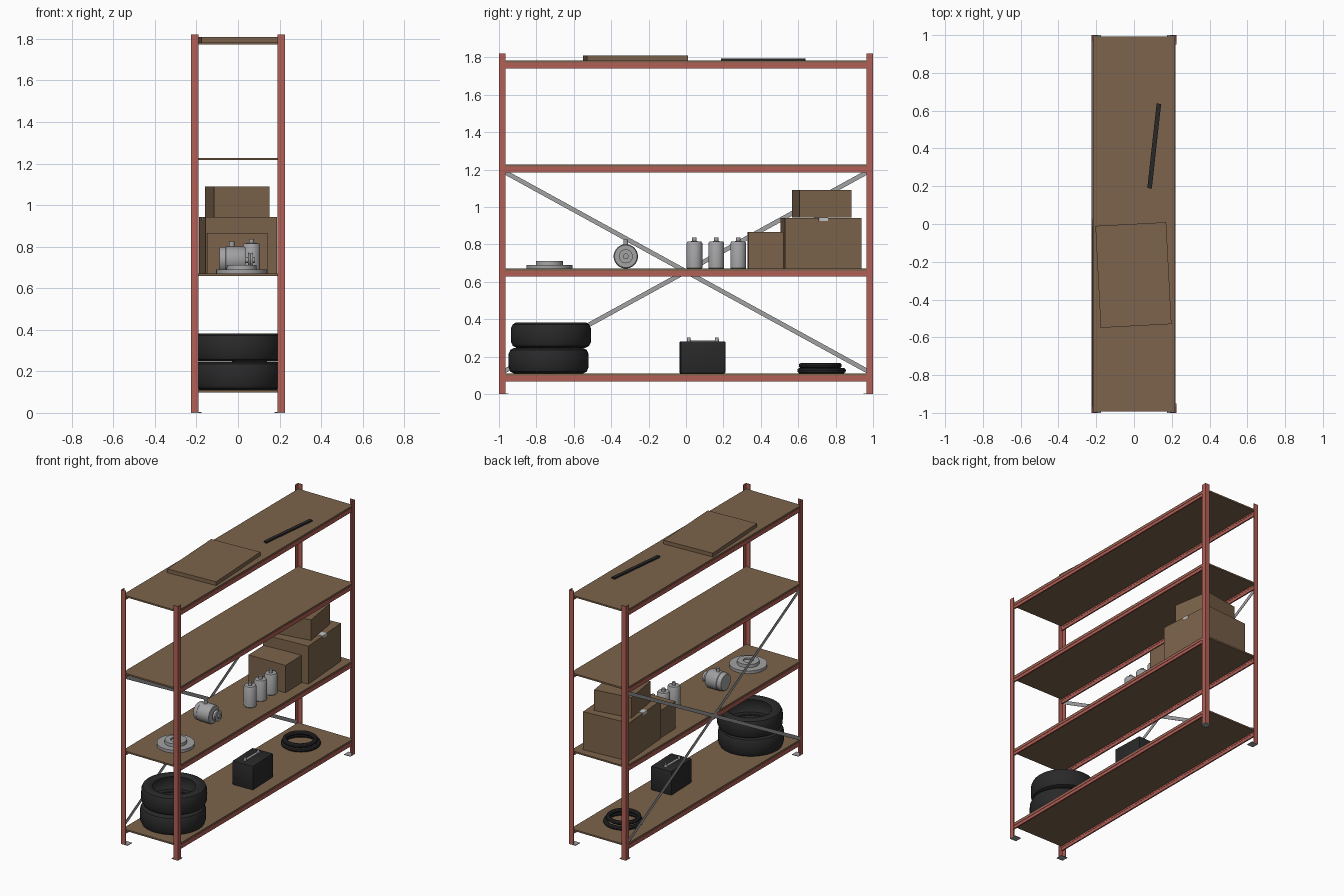
import bpy, bmesh, math
from mathutils import Matrix, Vector

cube = bpy.data.objects.get("Cube")
if cube:
    bpy.data.objects.remove(cube, do_unlink=True)


def material(name, rgb):
    m = bpy.data.materials.new(name)
    m.use_nodes = True
    m.diffuse_color = (*rgb, 1)
    node = next(n for n in m.node_tree.nodes if n.type == 'BSDF_PRINCIPLED')
    node.inputs["Base Color"].default_value = (*rgb, 1)
    return m


RED = material("red_paint", (0.45, 0.115, 0.095))
WOOD = material("brown_board", (0.2, 0.125, 0.07))
STEEL = material("grey_metal", (0.36, 0.36, 0.37))
BLACK = material("black_rubber", (0.022, 0.022, 0.023))
TAPE = material("pale_tape", (0.55, 0.55, 0.55))


def finish(bm, name, mat, smooth=False):
    bmesh.ops.recalc_face_normals(bm, faces=bm.faces)
    me = bpy.data.meshes.new(name)
    bm.to_mesh(me)
    bm.free()
    me.materials.append(mat)
    ob = bpy.data.objects.new(name, me)
    bpy.context.collection.objects.link(ob)
    if smooth:
        me.shade_smooth()
        me.set_sharp_from_angle(angle=math.radians(35))
    return ob


def box(name, mat, centre, size, turn=0, bevel=0):
    """Box standing on centre z, turned about its vertical axis."""
    bm = bmesh.new()
    bmesh.ops.create_cube(bm, size=1)
    bmesh.ops.scale(bm, vec=size, verts=bm.verts)
    if bevel:
        bmesh.ops.bevel(bm, geom=list(bm.edges), offset=bevel, segments=2,
                        affect='EDGES', profile=0.5)
    ob = finish(bm, name, mat, bevel > 0)
    ob.location = Vector(centre) + Vector((0, 0, size[2] / 2))
    ob.rotation_euler.z = math.radians(turn)
    return ob


def lathe(name, mat, profile, centre, closed=False, along_x=False, steps=40):
    """Spin (radius, height) points around z, or around x."""
    bm = bmesh.new()
    vs = [bm.verts.new((r, 0, z)) for r, z in profile]
    es = [bm.edges.new(p) for p in zip(vs, vs[1:])]
    if closed:
        es.append(bm.edges.new((vs[-1], vs[0])))
    bmesh.ops.spin(bm, geom=vs + es, cent=(0, 0, 0), axis=(0, 0, 1),
                   angle=math.tau, steps=steps)
    bmesh.ops.remove_doubles(bm, verts=bm.verts, dist=0.0002)
    if along_x:
        bmesh.ops.rotate(bm, verts=bm.verts, matrix=Matrix.Rotation(math.pi / 2, 3, 'Y'))
    ob = finish(bm, name, mat, True)
    ob.location = centre
    return ob


# Corner posts: open angle sections on flat feet
T, LEG, HX, HY = 0.004, 0.034, 0.225, 1.0
for sx, side in ((-1, "right"), (1, "left")):
    for sy, end in ((-1, "front"), (1, "back")):
        bm = bmesh.new()
        angle = [(0, 0), (LEG, 0), (LEG, T), (T, T), (T, LEG), (0, LEG)]
        face = bm.faces.new([bm.verts.new((sx * (HX - a), sy * (HY - b), 0.004))
                             for a, b in angle])
        up = bmesh.ops.extrude_face_region(bm, geom=[face])["geom"]
        bmesh.ops.translate(bm, vec=(0, 0, 1.816),
                            verts=[v for v in up if isinstance(v, bmesh.types.BMVert)])
        finish(bm, f"{end}_{side}_post", RED)
        box(f"{end}_{side}_foot", STEEL, (sx * 0.2, sy * 0.975, 0), (0.05, 0.05, 0.004))

# Shelf boards with a stepped beam under each long edge
SHELVES = (0.11, 0.67, 1.227, 1.783)
for i, top in enumerate(SHELVES, 1):
    box(f"shelf_{i}_board", WOOD, (0, 0, top - 0.011), (0.436, 1.985, 0.011))
    for sx, side in ((-1, "right"), (1, "left")):
        box(f"shelf_{i}_{side}_beam", RED, (sx * 0.213, 0, top - 0.043),
            (0.01, 1.985, 0.032))
        box(f"shelf_{i}_{side}_beam_lip", RED, (sx * 0.2135, 0, top - 0.022),
            (0.014, 1.985, 0.011))

# Crossed braces on the right side
for s, name in ((-1, "falling"), (1, "rising")):
    brace = box(f"{name}_brace", STEEL, (0, 0, 0), (0.003, 2.22, 0.024))
    brace.location = (-0.222 - s * 0.0015, 0, 0.655)
    brace.rotation_euler.x = s * math.atan2(1.07, 1.95)

# Stacked tyres, hollow inside
TYRE = [(0.14, 0.012), (0.155, 0.002), (0.185, 0), (0.204, 0.01), (0.213, 0.03),
        (0.215, 0.068), (0.213, 0.106), (0.204, 0.126), (0.185, 0.136),
        (0.155, 0.134), (0.14, 0.124), (0.146, 0.12), (0.185, 0.122),
        (0.2, 0.1), (0.2, 0.036), (0.185, 0.014), (0.146, 0.016)]
lathe("lower_tyre", BLACK, TYRE, (0, -0.735, SHELVES[0]), closed=True, steps=48)
lathe("upper_tyre", BLACK, TYRE, (0, -0.722, SHELVES[0] + 0.137), closed=True, steps=48)

# Battery with terminals and a carry strip
box("battery_case", BLACK, (0.055, 0.088, 0.11), (0.16, 0.24, 0.172), 2, 0.006)
for n, y in enumerate((0.015, 0.165), 1):
    lathe(f"battery_terminal_{n}", STEEL, [(0, 0), (0.011, 0), (0.009, 0.022), (0, 0.022)],
          (0.045, y, 0.281), steps=16)
box("battery_strip", STEEL, (0.045, 0.09, 0.281), (0.018, 0.13, 0.006))

# Coiled rings
for name, rad, z, y in (("lower_ring", 0.115, 0.125, 0.725),
                        ("upper_ring", 0.1, 0.152, 0.718)):
    ring = [(rad + 0.015 * math.cos(a * math.tau / 10), 0.015 * math.sin(a * math.tau / 10))
            for a in range(10)]
    lathe(name, BLACK, ring, (-0.01, y, z), closed=True)

# Brake disc
lathe("brake_disc", STEEL, [(0, 0), (0.123, 0), (0.123, 0.02), (0.073, 0.02), (0.071, 0.041),
                            (0.034, 0.041), (0.034, 0.03), (0, 0.03)], (0.018, -0.73, 0.67))

# Motor lying on its side, with pulley and terminal
lathe("motor_body", STEEL, [(0, -0.075), (0.056, -0.075), (0.062, -0.065), (0.062, -0.045),
                            (0.065, -0.042), (0.065, 0.04), (0.06, 0.05), (0, 0.05)],
      (-0.015, -0.322, 0.736), along_x=True)
lathe("motor_pulley", STEEL, [(0, 0), (0.015, 0), (0.015, 0.012), (0.037, 0.014), (0.03, 0.026),
                              (0.037, 0.038), (0.015, 0.038), (0.015, 0.048), (0, 0.048)],
      (0.035, -0.322, 0.736), along_x=True)
lathe("motor_terminal", STEEL, [(0, 0), (0.013, 0), (0.013, 0.028), (0, 0.028)],
      (-0.03, -0.322, 0.797), steps=16)

# Row of canisters
for n, y in enumerate((0.045, 0.162, 0.279), 1):
    lathe(f"canister_{n}", STEEL,
          [(0, 0), (0.039, 0), (0.042, 0.004), (0.042, 0.137), (0.036, 0.146),
           (0.012, 0.147), (0.012, 0.168), (0, 0.168)], (0.065, y, 0.67), steps=32)

# Cartons
box("large_carton", WOOD, (0, 0.722, 0.67), (0.345, 0.41, 0.272), 4.2)
box("upper_carton", WOOD, (-0.003, 0.725, 0.943), (0.27, 0.28, 0.147), 9)
box("small_carton", WOOD, (-0.005, 0.425, 0.67), (0.29, 0.185, 0.196), 1)
box("carton_tape", TAPE, (0, 0.722, 0.94), (0.346, 0.05, 0.003), 4.2)
for s in (-1, 1):
    t = math.radians(4.2)
    box("carton_tape_end", TAPE, (s * 0.173 * math.cos(t), 0.722 + s * 0.173 * math.sin(t), 0.925),
        (0.002, 0.05, 0.018), 4.2)

# Flat carton and long strip on the top shelf
box("flat_carton", WOOD, (-0.003, -0.27, 1.783), (0.375, 0.54, 0.027), 3)
box("long_strip", BLACK, (0.107, 0.413, 1.783), (0.024, 0.45, 0.011), -6.3)
